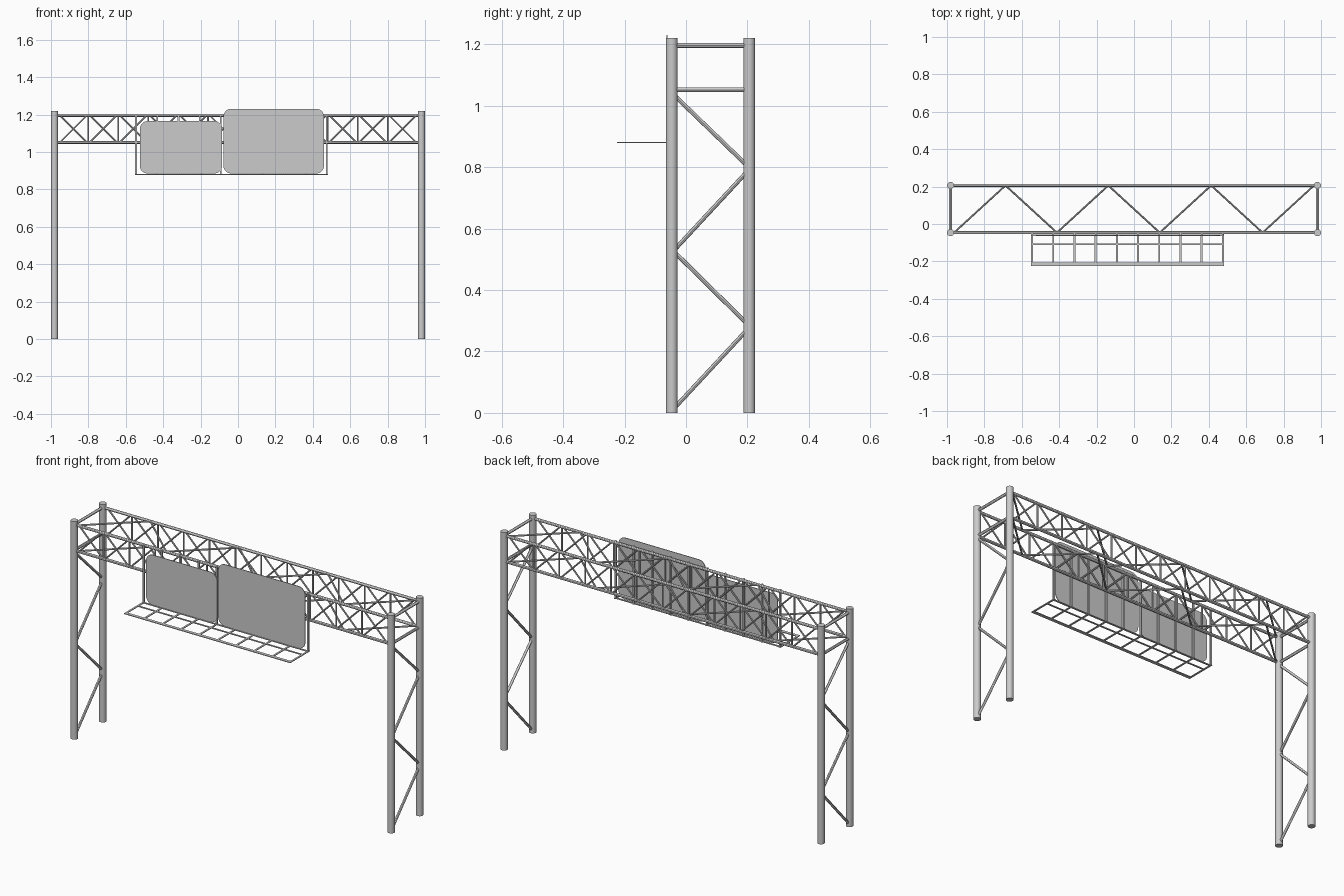
import bpy, bmesh
from math import pi, cos, sin
from mathutils import Vector, Matrix

if "Cube" in bpy.data.objects:
    bpy.data.objects.remove(bpy.data.objects["Cube"])


def finish(name, bm, smooth=True):
    mesh = bpy.data.meshes.new(name)
    bm.normal_update()
    bm.to_mesh(mesh)
    bm.free()
    ob = bpy.data.objects.new(name, mesh)
    bpy.context.collection.objects.link(ob)
    if smooth:
        bpy.ops.object.select_all(action='DESELECT')
        ob.select_set(True)
        bpy.context.view_layer.objects.active = ob
        bpy.ops.object.shade_smooth_by_angle()
    return ob


def tubes(name, segments, r, sides=12):
    """One object made of round bars running between pairs of points."""
    bm = bmesh.new()
    for a, b in segments:
        a, b = Vector(a), Vector(b)
        d = b - a
        m = Matrix.Translation((a + b) / 2) @ d.to_track_quat('Z', 'Y').to_matrix().to_4x4()
        bmesh.ops.create_cone(bm, cap_ends=True, segments=sides, radius1=r,
                              radius2=r, depth=d.length, matrix=m)
    return finish(name, bm)


def boxes(name, items):
    """One object made of boxes given as (centre, size)."""
    bm = bmesh.new()
    for c, s in items:
        bmesh.ops.create_cube(bm, size=1, matrix=Matrix.Translation(c) @ Matrix.Diagonal((*s, 1)))
    return finish(name, bm, False)


def sign(name, x0, x1, z0, z1, y=-0.064, rad=0.042, thick=0.004):
    """Flat panel with rounded corners."""
    bm = bmesh.new()
    pts = []
    corners = ((x1 - rad, z1 - rad), (x0 + rad, z1 - rad), (x0 + rad, z0 + rad), (x1 - rad, z0 + rad))
    for k, (cx, cz) in enumerate(corners):
        for i in range(9):
            t = (k + i / 8) * pi / 2
            pts.append(bm.verts.new((cx + rad * cos(t), y, cz + rad * sin(t))))
    face = bm.faces.new(pts)
    ext = bmesh.ops.extrude_face_region(bm, geom=[face])
    verts = [v for v in ext['geom'] if isinstance(v, bmesh.types.BMVert)]
    bmesh.ops.translate(bm, verts=verts, vec=(0, thick, 0))
    bmesh.ops.recalc_face_normals(bm, faces=bm.faces)
    return finish(name, bm)


X, YF, YB = 0.981, -0.046, 0.206      # column positions
ZT, ZB = 1.196, 1.052                 # truss chord heights

# Columns, end ties and zigzag bracing of each tower
for side, x in (("left", -X), ("right", X)):
    tubes(side + "_columns", [((x, y, 0), (x, y, 1.22)) for y in (YF, YB)], 0.019, 24)
    tubes(side + "_end_ties", [((x, YF, z), (x, YB, z)) for z in (ZT, ZB)], 0.008)
    yf, yb = YF + 0.012, YB - 0.012
    tubes(side + "_tower_braces", [
        ((x, yf, 1.03), (x, yb, 0.81)), ((x, yb, 0.78), (x, yf, 0.535)),
        ((x, yf, 0.52), (x, yb, 0.295)), ((x, yb, 0.265), (x, yf, 0.02))], 0.007)

# Long chords of the box truss
tubes("truss_chords", [((-X, y, z), (X, y, z)) for y in (YF, YB) for z in (ZT, ZB)], 0.008)

# Verticals and crossed diagonals on the front and back faces
N, pitch = 12, 0.16
posts, crosses = [], []
for y in (YF, YB):
    for i in range(N):
        a, b = -0.96 + i * pitch, -0.96 + (i + 1) * pitch
        if i:
            posts.append(((a, y, ZB), (a, y, ZT)))
        crosses += [((a + 0.008, y - 0.002, ZB), (b - 0.008, y - 0.002, ZT)),
                    ((a + 0.008, y + 0.002, ZT), (b - 0.008, y + 0.002, ZB))]
tubes("truss_verticals", posts, 0.0045, 8)
tubes("truss_cross_braces", crosses, 0.0045, 8)

# Horizontal zigzag on the top and bottom faces
zig = []
for z in (ZT, ZB):
    pts = [(-0.962 + i * 0.2749, YB if i % 2 else YF, z) for i in range(8)]
    zig += list(zip(pts[:-1], pts[1:]))
tubes("truss_lateral_braces", zig, 0.005, 8)

# Sign panels
sign("small_sign_panel", -0.525, -0.085, 0.885, 1.165)
sign("large_sign_panel", -0.078, 0.46, 0.885, 1.231)

# Hanger posts, catwalk cross bars and catwalk rails
xs = [-0.545 + i * 1.02 / 9 for i in range(10)]
boxes("sign_hangers", [((x, -0.056, 1.04), (0.009, 0.009, 0.324)) for x in xs])
boxes("catwalk_cross_bars", [((x, -0.135, 0.88), (0.01, 0.172, 0.004)) for x in xs])
boxes("catwalk_rails", [((-0.035, y, 0.88), (1.03, w, 0.004))
                        for y, w in ((-0.215, 0.018), (-0.108, 0.009), (-0.058, 0.01))])
